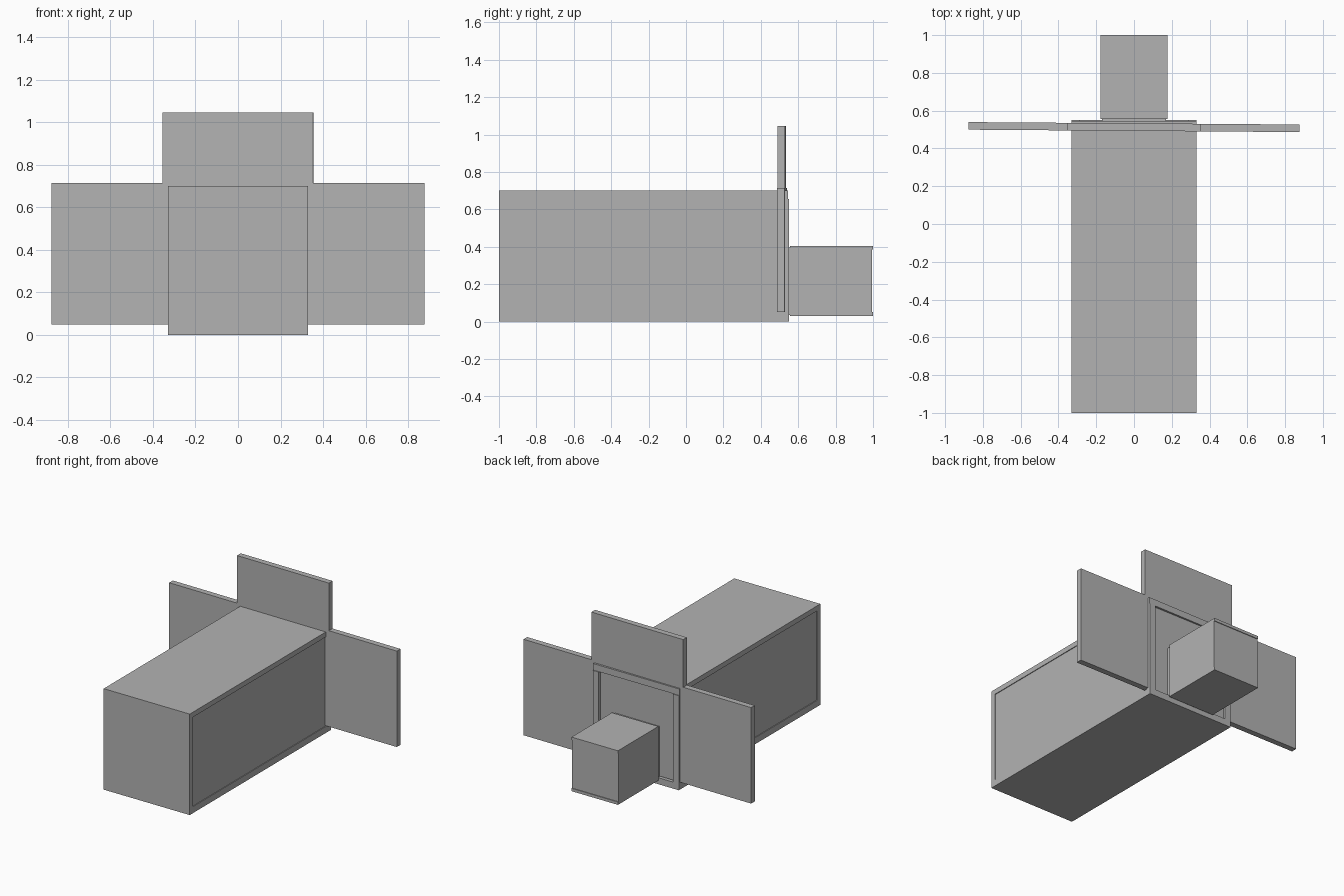
import bpy, bmesh, math
from mathutils import Vector

cube = bpy.data.objects.get("Cube")
if cube:
    bpy.data.objects.remove(cube, do_unlink=True)

grey = bpy.data.materials.new("plain_grey")
grey.use_nodes = True
COLOUR = (0.45, 0.45, 0.45, 1.0)
grey.diffuse_color = COLOUR
grey.node_tree.nodes["Principled BSDF"].inputs["Base Color"].default_value = COLOUR


def boxes(name, spans, turn=0.0, pivot=(0, 0, 0)):
    """One object made of boxes, each given as (x0, x1, y0, y1, z0, z1)."""
    bm = bmesh.new()
    for x0, x1, y0, y1, z0, z1 in spans:
        verts = bmesh.ops.create_cube(bm, size=1)["verts"]
        for v in verts:
            v.co = Vector((x0 + (v.co.x + 0.5) * (x1 - x0),
                           y0 + (v.co.y + 0.5) * (y1 - y0),
                           z0 + (v.co.z + 0.5) * (z1 - z0))) - Vector(pivot)
    mesh = bpy.data.meshes.new(name)
    bm.to_mesh(mesh)
    bm.free()
    mesh.materials.append(grey)
    ob = bpy.data.objects.new(name, mesh)
    ob.location = pivot
    ob.rotation_euler.z = turn
    bpy.context.collection.objects.link(ob)
    return ob


W, H = 0.33, 0.70          # half width and height of the long body
BACK, RAIL = 0.55, 0.045   # rear end and frame width
LIP = 0.005                # relief of the thin rails

# Long body, with slim rails standing proud along both sides
boxes("long_body", [(-W + LIP, W - LIP, -1, 0.515, 0, H)])
for side, name in ((1, "left"), (-1, "right")):
    a, b = sorted((side * (W - LIP - 0.02), side * W))
    boxes(name + "_side_rails", [
        (a, b, -1, 0.515, 0, RAIL),
        (a, b, -1, 0.515, H - RAIL + 0.01, H),
        (a, b, -1, -0.965, RAIL, H - RAIL + 0.01)])

# Rear frame around the opening
boxes("rear_frame", [
    (-W, W, 0.515, BACK, 0, RAIL),
    (-W, W, 0.515, BACK - LIP, H - RAIL, H),
    (-W, -W + RAIL, 0.515, BACK, RAIL, H - RAIL),
    (W - RAIL, W, 0.515, BACK, RAIL, H - RAIL)])

# Crossing panels, turned very slightly; the wide one closes the rear opening
TURN = math.radians(-0.42)
PIVOT = (0, 0.513, 0)
boxes("side_panels", [(-0.877, 0.877, 0.493, 0.533, 0.05, 0.715)], TURN, PIVOT)
boxes("top_panel", [(-0.354, 0.354, 0.493, 0.533, 0.69, 1.045)], TURN, PIVOT)

# Small box projecting from the rear, on a slightly narrower neck
boxes("small_box_neck", [(-0.17, 0.17, 0.52, 0.565, 0.035, 0.395)])
boxes("small_box", [(-0.178, 0.178, 0.557, 1 - LIP, 0.03, 0.405)])
boxes("small_box_rails", [
    (-0.178, 0.178, 0.98, 1, 0.03, 0.05),
    (-0.178, 0.178, 0.98, 1, 0.385, 0.405)])
